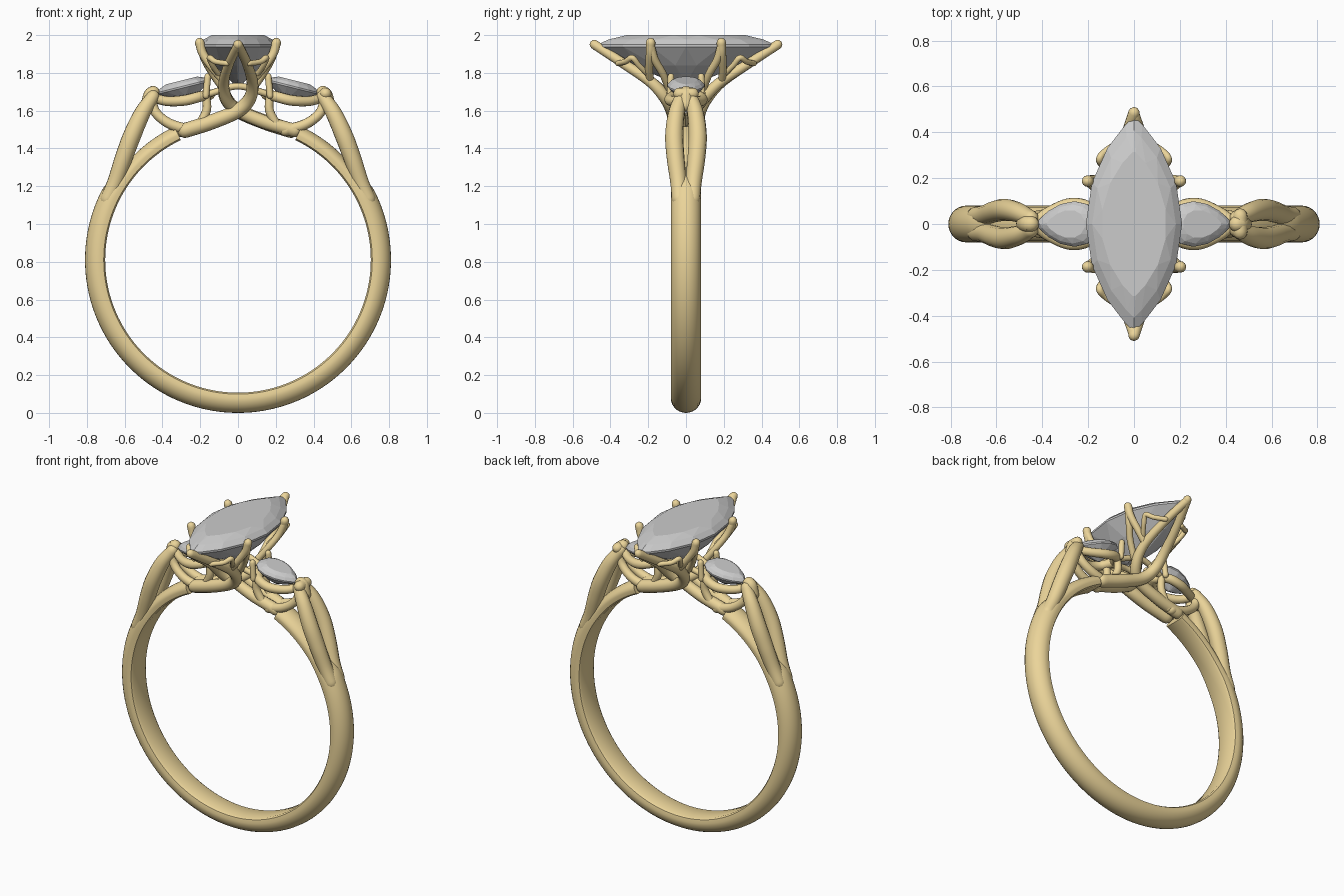
import bpy, bmesh
from math import sin, cos, pi, radians, sqrt
from mathutils import Vector, Matrix

if "Cube" in bpy.data.objects:
    bpy.data.objects.remove(bpy.data.objects["Cube"])

gold = bpy.data.materials.new("gold")
gold.diffuse_color = (0.83, 0.66, 0.32, 1)
gold.use_nodes = True
gold.node_tree.nodes["Principled BSDF"].inputs["Base Color"].default_value = gold.diffuse_color
ALL = [(1, 1), (-1, 1), (1, -1), (-1, -1)]
SIDES = [(1, 1), (-1, 1)]


def finish(name, bm, mat=None, smooth=True):
    bmesh.ops.recalc_face_normals(bm, faces=bm.faces)
    me = bpy.data.meshes.new(name)
    bm.to_mesh(me)
    bm.free()
    ob = bpy.data.objects.new(name, me)
    bpy.context.collection.objects.link(ob)
    if mat:
        me.materials.append(mat)
    if smooth:
        bpy.context.view_layer.objects.active = ob
        ob.select_set(True)
        bpy.ops.object.shade_smooth_by_angle(angle=radians(40))
        ob.select_set(False)
    return ob


def skin(bm, rings):
    vs = [[bm.verts.new(p) for p in r] for r in rings]
    n = len(vs[0])
    for a, b in zip(vs, vs[1:]):
        for i in range(n):
            bm.faces.new((a[i], a[(i + 1) % n], b[(i + 1) % n], b[i]))
    bm.faces.new(vs[0])
    bm.faces.new(vs[-1])


def spline(pts, steps=8):
    # Catmull-Rom through (x, y, z, radius) points
    p = [Vector(q) for q in pts]
    p = [2 * p[0] - p[1]] + p + [2 * p[-1] - p[-2]]
    out = []
    for a, b, c, d in zip(p, p[1:], p[2:], p[3:]):
        for k in range(steps):
            t = k / steps
            out.append(0.5 * (2 * b + (c - a) * t + (2 * a - 5 * b + 4 * c - d) * t * t
                              + (3 * b - a - 3 * c + d) * t ** 3))
    return out + [p[-2]]


def tube(name, pts, signs, sides=14):
    # round-ended wire along a path, repeated for each mirror sign
    bm = bmesh.new()
    for sx, sy in signs:
        path = spline([(x * sx, y * sy, z, r) for x, y, z, r in pts])
        c = [q.xyz for q in path]
        rad = [q.w for q in path]
        tan = [(c[min(i + 1, len(c) - 1)] - c[max(i - 1, 0)]).normalized() for i in range(len(c))]
        sec = [(c[0] - tan[0] * rad[0] * cos(a), tan[0], rad[0] * sin(a)) for a in (0.15, 0.6, 1.1)]
        sec += list(zip(c, tan, rad))
        sec += [(c[-1] + tan[-1] * rad[-1] * cos(a), tan[-1], rad[-1] * sin(a)) for a in (1.1, 0.6, 0.15)]
        u = tan[0].orthogonal().normalized()
        rings = []
        for o, t, r in sec:
            u = (u - t * u.dot(t)).normalized()
            v = t.cross(u)
            rings.append([o + (u * cos(2 * pi * k / sides) + v * sin(2 * pi * k / sides)) * r
                          for k in range(sides)])
        skin(bm, rings)
    return finish(name, bm, gold)


def gem(name, outline, n, rings, place):
    # hull of scaled outlines gives the cut facets; ring = (scale, z, phase)
    bm = bmesh.new()
    for s, z, ph in rings:
        for k in range(n):
            x, y = outline(2 * pi * (k + ph) / n)
            bm.verts.new((x * s, y * s, z))
    bmesh.ops.convex_hull(bm, input=bm.verts)
    bmesh.ops.delete(bm, geom=[v for v in bm.verts if not v.link_faces], context='VERTS')
    bmesh.ops.transform(bm, matrix=place, verts=bm.verts)
    return finish(name, bm, smooth=False)


# band: D-shaped section, thinner above the split
bm = bmesh.new()
rings = []
start, end = 64.5, -244.5
for i in range(121):
    a = start + (end - start) * i / 120
    thin = min(1, max(0, (abs(a + 90) - 118) / 10))
    ro, ri, w = 0.81 - 0.028 * thin, 0.703, 0.08 - 0.006 * thin
    mid = ri + 0.03
    prof = [(ri, w - 0.018), (ri + 0.008, w - 0.005)]
    prof += [(mid + (ro - mid) * sin(pi * k / 14), w * cos(pi * k / 14)) for k in range(15)]
    prof += [(ri + 0.008, 0.005 - w), (ri, 0.018 - w)]
    t = radians(a)
    rings.append([Vector((r * cos(t), y, 0.81 + r * sin(t))) for r, y in prof])
skin(bm, rings)
finish("band", bm, gold)

# split shoulders rising to the side stones
tube("shoulder", [(0.69, 0.035, 1.13, 0.04), (0.65, 0.04, 1.22, 0.043), (0.605, 0.055, 1.35, 0.047),
                  (0.56, 0.062, 1.47, 0.048), (0.505, 0.05, 1.59, 0.043), (0.45, 0.025, 1.675, 0.034)], ALL)
tube("outer_claw", [(0.48, 0, 1.63, 0.035), (0.465, 0, 1.68, 0.037), (0.45, 0, 1.695, 0.036)], SIDES)
tube("claw_bar", [(0.463, -0.035, 1.69, 0.032), (0.463, 0.035, 1.69, 0.032)], [(1, 1)])

# crossing strands that sweep from the band up to the stone tips
tube("crossing_strand", [(-0.28, -0.04, 1.495, 0.04), (-0.14, -0.055, 1.54, 0.04), (0, -0.07, 1.6, 0.038),
                         (0.065, -0.11, 1.67, 0.034), (0.075, -0.19, 1.755, 0.03),
                         (0.045, -0.34, 1.855, 0.026), (0, -0.485, 1.95, 0.025)], [(1, 1), (-1, -1)])
tube("under_strand", [(0.3, -0.035, 1.495, 0.036), (0.14, -0.035, 1.54, 0.036), (0, -0.04, 1.6, 0.034),
                      (-0.06, -0.09, 1.66, 0.032), (-0.075, -0.18, 1.75, 0.028),
                      (-0.045, -0.34, 1.855, 0.025), (0, -0.48, 1.945, 0.024)], [(1, 1), (-1, -1)])

# forked side prongs of the centre stone
tube("side_prong", [(0.203, 0.187, 1.96, 0.025), (0.185, 0.19, 1.9, 0.023), (0.13, 0.195, 1.82, 0.021),
                    (0.075, 0.19, 1.755, 0.02)], ALL)
tube("prong_fork", [(0.2, 0.185, 1.94, 0.021), (0.175, 0.165, 1.87, 0.021), (0.13, 0.12, 1.79, 0.02),
                    (0.06, 0.08, 1.69, 0.02)], ALL)
tube("small_fork", [(0.06, 0.36, 1.85, 0.015), (0.12, 0.32, 1.86, 0.015), (0.15, 0.285, 1.88, 0.016),
                    (0.135, 0.25, 1.84, 0.015), (0.1, 0.2, 1.79, 0.015)], ALL, 10)
tube("gallery_bar", [(-0.15, 0.05, 1.69, 0.018), (0, 0.07, 1.73, 0.018), (0.15, 0.05, 1.69, 0.018)],
     [(1, 1), (1, -1)], 10)

# baskets under the side stones
tube("side_rail", [(0.44, 0, 1.665, 0.025), (0.37, 0.05, 1.65, 0.026), (0.28, 0.085, 1.655, 0.028),
                   (0.2, 0.07, 1.675, 0.028), (0.15, 0, 1.685, 0.028)], ALL)
tube("basket_outer", [(0.46, 0.02, 1.67, 0.025), (0.435, 0.03, 1.59, 0.026), (0.36, 0.04, 1.53, 0.027),
                      (0.25, 0.04, 1.495, 0.03)], ALL)
tube("basket_inner", [(0.17, 0.05, 1.68, 0.022), (0.165, 0.05, 1.61, 0.023), (0.19, 0.045, 1.55, 0.024),
                      (0.23, 0.04, 1.5, 0.024)], ALL)
tube("side_bead", [(0.17, 0.085, 1.68, 0.018), (0.16, 0.08, 1.78, 0.018)], ALL, 10)


# centre stone: pointed oval made of two arcs
def marquise(t):
    y = 0.47 * sin(t)
    R = (0.47 ** 2 + 0.21 ** 2) / 0.42
    x = sqrt(max(0, R * R - y * y)) - (R - 0.21)
    return (x if cos(t) >= 0 else -x), y


gem("centre_stone", marquise, 16,
    [(0.68, 2.0, 0.5), (0.87, 1.977, 0), (1, 1.95, 0), (1, 1.938, 0), (0.62, 1.84, 0.5), (0.12, 1.745, 0)],
    Matrix())


# side stones: pear outline, point outward and tilted down
def pear(t):
    return 0.14 * cos(t), 0.118 * sin(t) * abs(sin(t / 2)) ** 0.6


for s, label in ((1, "right"), (-1, "left")):
    m = Matrix.Translation((0.29 * s, 0, 1.727)) @ Matrix.Diagonal((s, 1, 1, 1)) @ Matrix.Rotation(radians(14), 4, 'Y')
    gem("side_stone_" + label, pear, 14,
        [(0.62, 0.034, 0.5), (0.86, 0.02, 0), (1, 0.003, 0), (1, -0.006, 0), (0.55, -0.05, 0.5), (0.05, -0.085, 0)], m)
